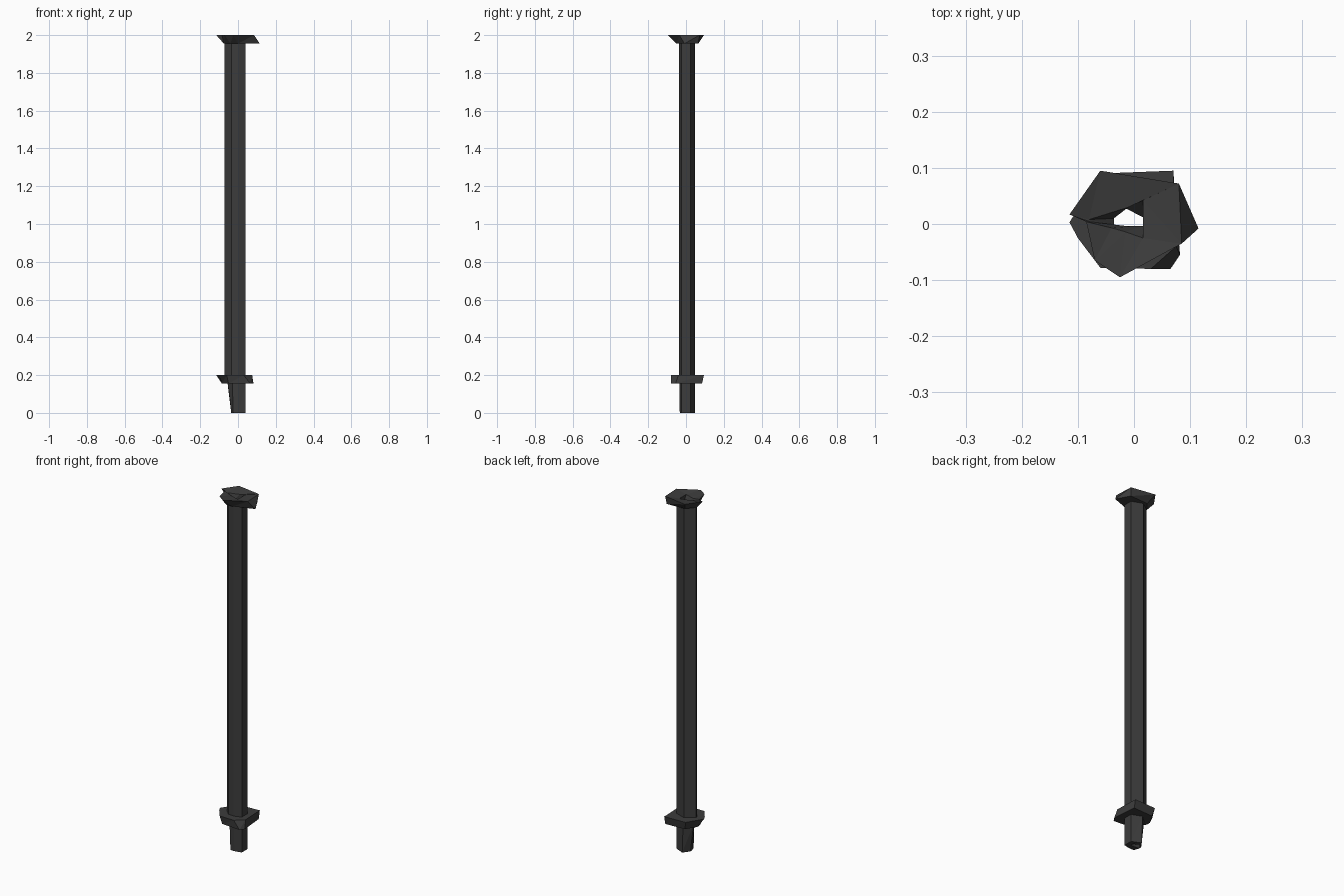
import bpy, bmesh

dark = bpy.data.materials.new("dark_metal")
dark.diffuse_color = (0.045, 0.045, 0.045, 1)


def loft(name, rings):
    """Skin a stack of seven-sided (profile, z) rings with flat faces."""
    bm = bmesh.new()
    loops = [[bm.verts.new((x, y, z)) for x, y in pts] for pts, z in rings]
    for a, b in zip(loops, loops[1:]):
        n = len(a)
        for i in range(n):
            j = (i + 1) % n
            # irregular facets: triangulate each side
            bm.faces.new((a[i], a[j], b[j]))
            bm.faces.new((a[i], b[j], b[i]))
    me = bpy.data.meshes.new(name)
    bm.to_mesh(me)
    bm.free()
    me.materials.append(dark)
    ob = bpy.data.objects.new(name, me)
    bpy.context.collection.objects.link(ob)
    return ob


# Profiles run counter-clockwise from the left tip
pole = [(-.072, .012), (-.068, -.002), (-.035, -.036), (0, -.038),
        (.041, -.025), (.041, .025), (-.02, .048)]
stub_top = [(-.055, .012), (-.052, -.002), (-.03, -.033), (0, -.035),
            (.041, -.025), (.041, .025), (-.015, .048)]
stub_foot = [(-.036, .012), (-.036, -.002), (-.025, -.032), (0, -.033),
             (.041, -.025), (.041, .025), (-.01, .048)]
hole = [(-.036, .01), (-.036, -.001), (-.02, -.003), (0, -.004),
        (.016, -.004), (.016, .012), (-.015, .028)]
mouth = [(-.08, .008), (-.078, .004), (-.04, -.007), (-.015, -.014),
         (.016, -.025), (.016, .042), (-.01, .03)]

# Tapered foot stub below the lower flange, with its ring-shaped underside
loft("foot_stub", [(hole, 0), (stub_foot, 0), (stub_top, .155)])

# Lower flange
low_under = [(-.085, .02), (-.085, 0), (-.05, -.07), (.065, -.08),
             (.082, -.055), (.07, .085), (-.05, .08)]
low_upper = [(-.115, .003), (-.1, -.025), (-.06, -.078), (.03, -.08),
             (.075, -.04), (.07, .095), (-.06, .09)]
loft("lower_flange", [(stub_top, .155), (low_under, .155),
                      (low_upper, .2), (pole, .2)])

# Main pole
loft("pole", [(pole, .2), (pole, 1.955)])

# Top flange, skewed between its under and upper outlines
top_under = [(-.075, .012), (-.072, -.002), (-.04, -.05), (0, -.05),
             (.115, -.008), (.075, .065), (-.035, .06)]
top_upper = [(-.115, .017), (-.085, .004), (-.07, -.065), (-.025, -.095),
             (.085, -.035), (.08, .072), (-.06, .095)]
loft("top_flange", [(pole, 1.955), (top_under, 1.955),
                    (top_upper, 2), (mouth, 1.99)])

# Open bore running through the pole
loft("bore", [(mouth, 1.99), (hole, 1.955), (hole, 0)])
